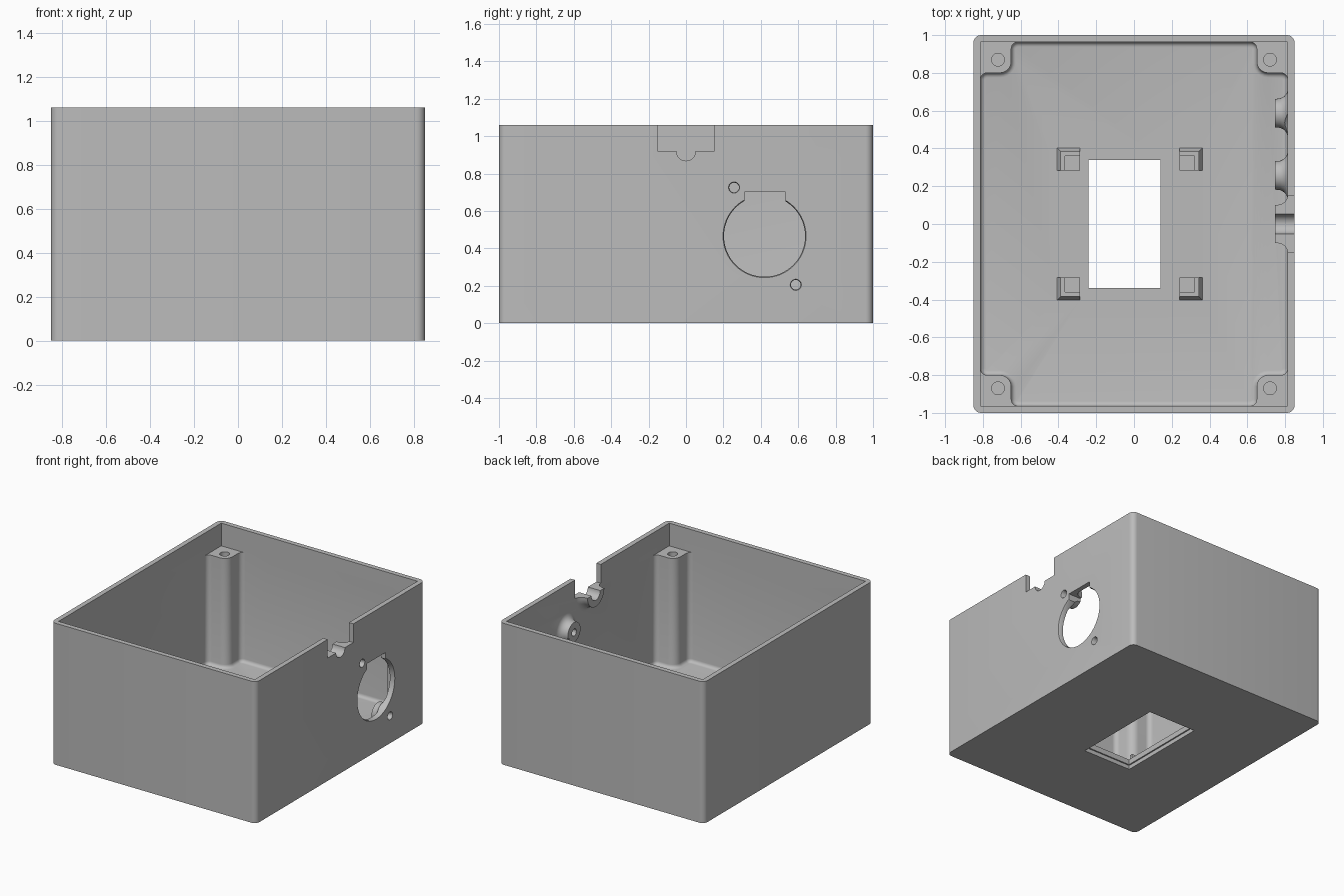
import bpy, bmesh, math
from mathutils import Vector

if "Cube" in bpy.data.objects:
    bpy.data.objects.remove(bpy.data.objects["Cube"])

W, D, H = 0.85, 1.0, 1.06       # half width, half depth, height
WALL, FLOOR, POST_TOP = 0.037, 0.07, 0.89
IX, IY = W - WALL, D - WALL     # inner wall faces


def to_object(bm, name):
    bmesh.ops.recalc_face_normals(bm, faces=bm.faces)
    mesh = bpy.data.meshes.new(name)
    bm.to_mesh(mesh)
    bm.free()
    ob = bpy.data.objects.new(name, mesh)
    bpy.context.collection.objects.link(ob)
    return ob


def rounded(points, steps=6):
    """Outline of (x, y, radius) corners with every corner rounded."""
    out = []
    for i, (x, y, r) in enumerate(points):
        p = Vector((x, y))
        a = (Vector(points[i - 1][:2]) - p).normalized() * r
        b = (Vector(points[(i + 1) % len(points)][:2]) - p).normalized() * r
        for k in range(steps + 1):
            t = math.pi / 2 * k / steps
            out.append(p + a * (1 - math.sin(t)) + b * (1 - math.cos(t)))
    return out


def prism(name, outline, z0, z1, fillet=0):
    bm = bmesh.new()
    base = bm.faces.new([bm.verts.new((p[0], p[1], z0)) for p in outline])
    up = bmesh.ops.extrude_face_region(bm, geom=[base], use_keep_orig=True)["geom"]
    bmesh.ops.translate(bm, vec=(0, 0, z1 - z0),
                        verts=[g for g in up if isinstance(g, bmesh.types.BMVert)])
    if fillet:
        low = [e for e in bm.edges if all(abs(v.co.z - z0) < 1e-5 for v in e.verts)]
        bmesh.ops.bevel(bm, geom=low, offset=fillet, segments=4, profile=0.5,
                        affect='EDGES')
    return to_object(bm, name)


def box(name, x, y, z, flare=(0, 0)):
    """Box between ranges; flare widens the foot towards one corner."""
    x, y = sorted(x), sorted(y)
    bm = bmesh.new()
    bmesh.ops.create_cube(bm, size=1)
    for v in bm.verts:
        sx, sy, low = v.co.x > 0, v.co.y > 0, v.co.z < 0
        v.co = (x[sx], y[sy], z[not low])
        if low and sx == (flare[0] > 0):
            v.co.x += flare[0]
        if low and sy == (flare[1] > 0):
            v.co.y += flare[1]
    return to_object(bm, name)


def lathe(name, profile, y, z, n=32):
    """Round part along x from (x, radius) stations."""
    bm = bmesh.new()
    rings = []
    for x, r in profile:
        rings.append([bm.verts.new((x, y + r * math.cos(math.tau * k / n),
                                    z + r * math.sin(math.tau * k / n))) for k in range(n)])
    for a, b in zip(rings, rings[1:]):
        for k in range(n):
            bm.faces.new((a[k], a[(k + 1) % n], b[(k + 1) % n], b[k]))
    bm.faces.new(rings[0])
    bm.faces.new(rings[-1])
    return to_object(bm, name)


def combine(target, tool, operation):
    mod = target.modifiers.new("combine", 'BOOLEAN')
    mod.operation, mod.solver, mod.object = operation, 'EXACT', tool
    bpy.context.view_layer.objects.active = target
    bpy.ops.object.modifier_apply(modifier=mod.name)
    bpy.data.objects.remove(tool)


# Outer shell
R = 0.04
case = prism("enclosure", rounded([(W, D, R), (-W, D, R), (-W, -D, R), (W, -D, R)]), 0, H)

# Cavity leaving a round-edged screw post in each corner
px, py, small, big = 0.65, 0.80, 0.035, 0.06
quarter = [(IX, py, small), (px, py, big), (px, IY, small)]
corners = []
for sx, sy in ((1, 1), (-1, 1), (-1, -1), (1, -1)):
    part = [(sx * x, sy * y, r) for x, y, r in quarter]
    corners += part if sx * sy > 0 else part[::-1]
combine(case, prism("cavity", rounded(corners), FLOOR, H + 0.1, 0.025), 'DIFFERENCE')
combine(case, box("lid_space", (-IX, IX), (-IY, IY), (POST_TOP, H + 0.1)), 'DIFFERENCE')

# Screw holes in the posts
for sx in (-1, 1):
    for sy in (-1, 1):
        ring = [(sx * 0.72 + 0.034 * math.cos(math.tau * k / 24),
                 sy * 0.87 + 0.034 * math.sin(math.tau * k / 24)) for k in range(24)]
        combine(case, prism("post_hole", ring, 0.5, H), 'DIFFERENCE')

# Floor window with a shallow step underneath
combine(case, box("window", (-0.24, 0.14), (-0.34, 0.34), (-0.1, 0.2)), 'DIFFERENCE')
combine(case, box("window_step", (-0.25, 0.15), (-0.35, 0.35), (-0.1, 0.03)), 'DIFFERENCE')

# Corner brackets around the window: low seat, raised outer lips, flared foot
for inner, sx in ((-0.285, -1), (0.24, 1)):
    for sy in (-1, 1):
        y0, y1, ym = sy * 0.283, sy * 0.385, sy * 0.36
        outer, mid = inner + sx * 0.105, inner + sx * 0.08
        z0 = FLOOR - 0.02
        for part in (box("seat", (inner, outer), (y0, y1), (z0, 0.11)),
                     box("lip_side", (mid, outer), (y0, y1), (z0, 0.14)),
                     box("lip_end", (inner, outer), (ym, y1), (z0, 0.14)),
                     box("foot", (inner, outer), (y0, y1), (FLOOR - 0.005, 0.095),
                         (sx * 0.02, sy * 0.02))):
            combine(case, part, 'UNION')

# Bosses inside the connector wall
BOSS = 0.747
screws = ((0.257, 0.725), (0.587, 0.205))
for (y, z), r in zip(screws + ((0, 0.92),), (0.075, 0.075, 0.1)):
    flare = [(BOSS, r), (0.775, r + 0.003), (0.795, r + 0.014),
             (0.807, r + 0.028), (IX, r + 0.045), (IX + 0.01, r + 0.045)]
    combine(case, lathe("boss", flare, y, z), 'UNION')

# Cable notch with a round saddle
combine(case, box("notch", (0.7, 0.9), (-0.152, 0.152), (0.92, H + 0.1)), 'DIFFERENCE')
combine(case, lathe("saddle", [(0.7, 0.052), (0.9, 0.052)], 0, 0.92), 'DIFFERENCE')

# Connector opening with key slot, and its two screw holes
combine(case, lathe("opening", [(0.7, 0.217), (0.84, 0.217), (0.86, 0.227)],
                    0.42, 0.465, 64), 'DIFFERENCE')
combine(case, box("key_slot", (0.7, 0.9), (0.313, 0.533), (0.5, 0.70)), 'DIFFERENCE')
for y, z in screws:
    combine(case, lathe("screw_hole", [(0.7, 0.026), (0.84, 0.026), (0.86, 0.034)], y, z, 24),
            'DIFFERENCE')

# Plain grey finish
grey = bpy.data.materials.new("plain_grey")
grey.use_nodes = True
grey.diffuse_color = (0.5, 0.5, 0.5, 1)
grey.node_tree.nodes["Principled BSDF"].inputs["Base Color"].default_value = (0.5, 0.5, 0.5, 1)
case.data.materials.clear()
case.data.materials.append(grey)
for ob in bpy.context.selected_objects:
    ob.select_set(False)
case.select_set(True)
bpy.context.view_layer.objects.active = case
bpy.ops.object.shade_smooth_by_angle(angle=math.radians(35))
